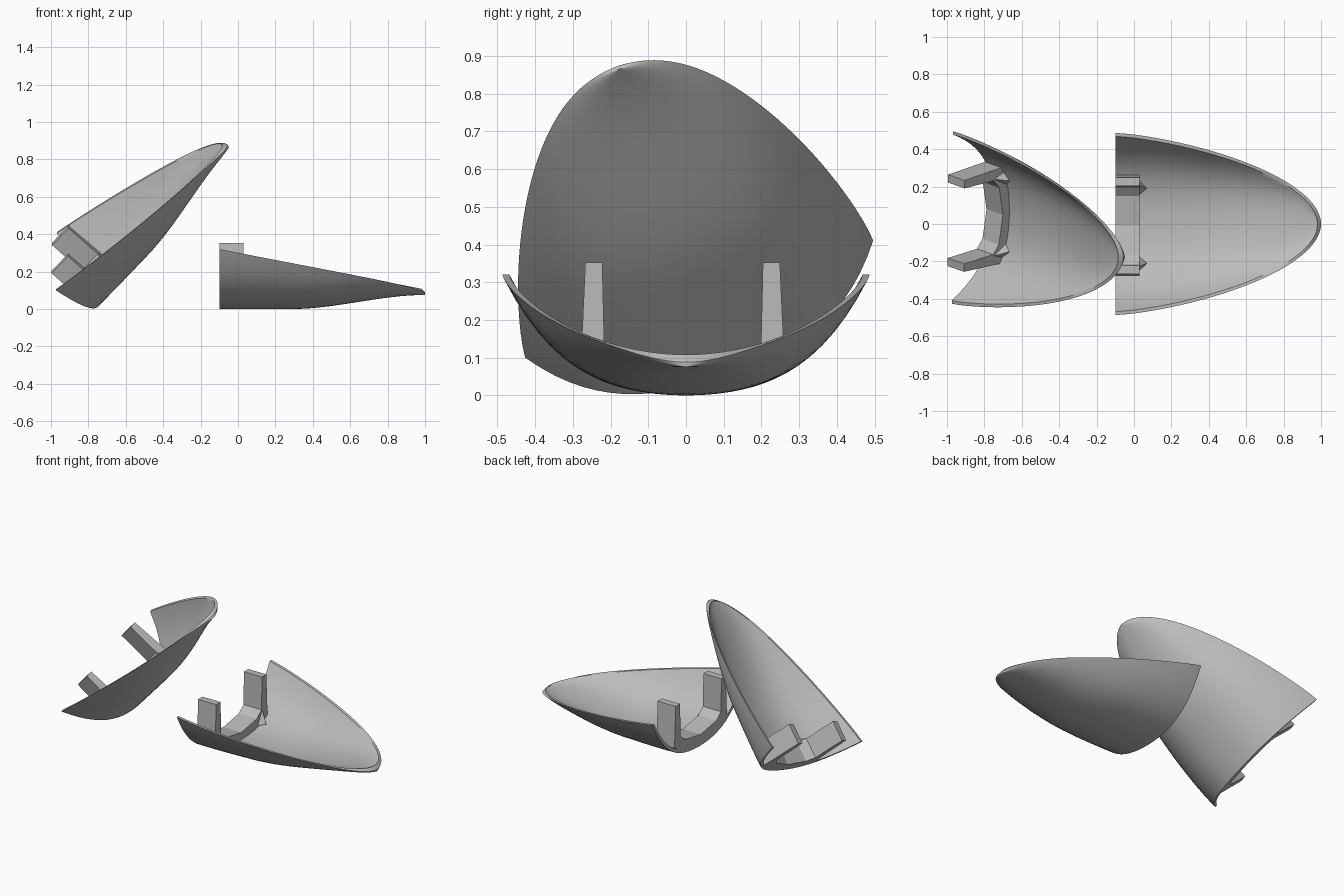
import bpy, bmesh
from mathutils import Matrix, Vector

cube = bpy.data.objects.get("Cube")
if cube:
    bpy.data.objects.remove(cube, do_unlink=True)

grey = bpy.data.materials.new("plain grey")
grey.use_nodes = True
colour = (0.5, 0.5, 0.5, 1)
grey.diffuse_color = colour
grey.node_tree.nodes["Principled BSDF"].inputs["Base Color"].default_value = colour

BACK, LENGTH = -0.1, 1.1
ROWS, COLS = 40, 32


def make_object(name, bm, smooth):
    bmesh.ops.remove_doubles(bm, verts=bm.verts, dist=0.0002)
    bmesh.ops.recalc_face_normals(bm, faces=bm.faces)
    mesh = bpy.data.meshes.new(name)
    bm.to_mesh(mesh)
    bm.free()
    mesh.materials.append(grey)
    obj = bpy.data.objects.new(name, mesh)
    bpy.context.collection.objects.link(obj)
    if smooth:
        bpy.ops.object.select_all(action="DESELECT")
        obj.select_set(True)
        bpy.context.view_layer.objects.active = obj
        bpy.ops.object.shade_smooth_by_angle(angle=0.7)
    return obj


def shell_point(u, t, inner):
    """Point on the shell: u runs from open end to tip, t across it."""
    half_width = 0.487 * max(0, 1 - u ** 1.4) ** 0.52
    rise = min(1, max(0, (u - 0.35) / 0.65))
    floor = 0.075 * rise * rise * (3 - 2 * rise)
    rim = 0.32 - 0.212 * u
    x = BACK + LENGTH * u
    if inner:
        half_width *= 0.962
        x = BACK + (LENGTH - 0.018) * u
        floor += 0.025
    else:
        rim -= 0.02 * u ** 12
    curve = 0.47 * t ** 2 + 0.53 * t ** 4
    return Vector((x, half_width * t, floor + (rim - floor) * curve))


def make_shell(name):
    bm = bmesh.new()
    grids = []
    for inner in (False, True):
        grid = []
        for i in range(ROWS + 1):
            u = 1 - (1 - i / ROWS) ** 2      # rows gather towards the tip
            grid.append([bm.verts.new(shell_point(u, 2 * j / COLS - 1, inner))
                         for j in range(COLS + 1)])
        grids.append(grid)
    outer, inside = grids
    for grid in grids:
        for i in range(ROWS):
            for j in range(COLS):
                bm.faces.new((grid[i][j], grid[i + 1][j],
                              grid[i + 1][j + 1], grid[i][j + 1]))
    # Rim along both sides and the tip
    for i in range(ROWS):
        for j in (0, COLS):
            bm.faces.new((outer[i][j], outer[i + 1][j],
                          inside[i + 1][j], inside[i][j]))
    # Cut edge at the open end
    for j in range(COLS):
        bm.faces.new((outer[0][j], outer[0][j + 1],
                      inside[0][j + 1], inside[0][j]))
    return make_object(name, bm, True)


def make_bracket(name):
    """Cross bar with two upright prongs, extruded along x."""
    half = [(0.0, 0.072), (0.16, 0.1), (0.208, 0.14), (0.213, 0.352),
            (0.258, 0.352), (0.27, 0.085), (0.2, 0.045), (0.0, 0.015)]
    outline = half + [(-y, z) for y, z in half[-2:0:-1]]
    bm = bmesh.new()
    face = bm.faces.new([bm.verts.new((BACK, y - 0.009, z)) for y, z in outline])
    grown = bmesh.ops.extrude_face_region(bm, geom=[face])
    moved = [g for g in grown["geom"] if isinstance(g, bmesh.types.BMVert)]
    bmesh.ops.translate(bm, verts=moved, vec=(0.13, 0, 0))
    # Small gussets at the foot of each prong
    for side in (-1, 1):
        corners = [(0.02, 0.16, 0.05), (0.02, 0.25, 0.07),
                   (0.02, 0.22, 0.155), (0.07, 0.2, 0.06)]
        verts = [bm.verts.new((x, side * y - 0.009, z)) for x, y, z in corners]
        for skip in range(4):
            bm.faces.new([v for k, v in enumerate(verts) if k != skip])
    return make_object(name, bm, False)


# Flat lying half
make_shell("left_shell")
make_bracket("left_bracket")

# Tilted half
along = Vector((0.676, -0.239, 0.698)).normalized()
across = Vector((0.005, 0.947, 0.319))
across = (across - along * across.dot(along)).normalized()
up = along.cross(across)
pose = Matrix((along, across, up)).transposed().to_4x4()
pose.translation = (-0.668, 0.079, 0.12)
for part in (make_shell("right_shell"), make_bracket("right_bracket")):
    part.data.transform(pose)
